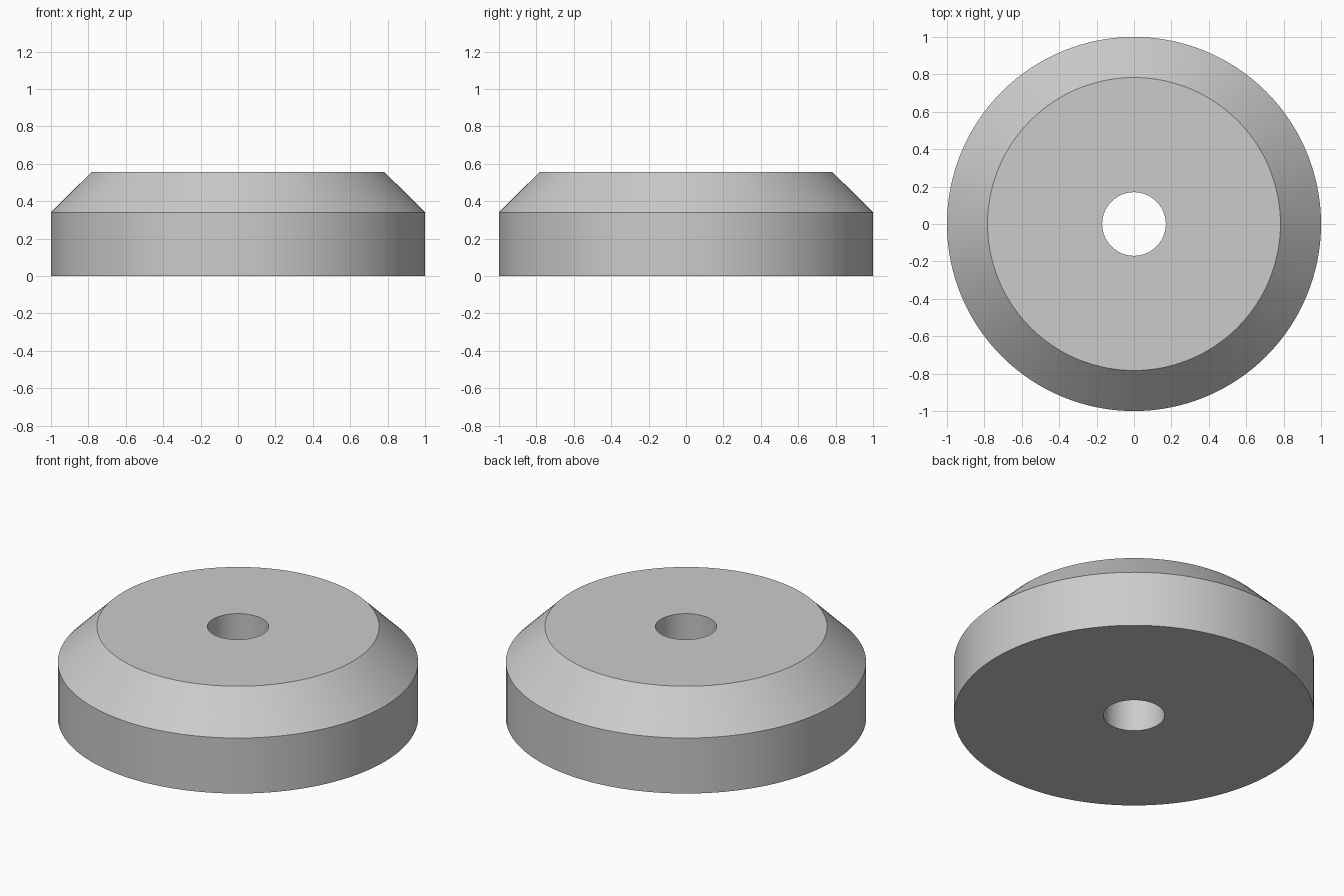
import bpy, bmesh, math

cube = bpy.data.objects.get("Cube")
if cube:
    bpy.data.objects.remove(cube, do_unlink=True)

SEGMENTS = 128
# Cross-section of the ring as (radius, height)
PROFILE = [(0.17, 0), (1.0, 0), (1.0, 0.34), (0.783, 0.556), (0.17, 0.556)]

# Plain grey material
grey = bpy.data.materials.new("light_grey")
grey.use_nodes = True
colour = (0.6, 0.6, 0.6, 1)
grey.diffuse_color = colour
grey.node_tree.nodes["Principled BSDF"].inputs["Base Color"].default_value = colour

# Chamfered disc with a central bore, turned from the cross-section
bm = bmesh.new()
points = [bm.verts.new((r, 0, z)) for r, z in PROFILE]
edges = [bm.edges.new((points[i - 1], points[i])) for i in range(len(points))]
bmesh.ops.spin(bm, geom=points + edges, cent=(0, 0, 0), axis=(0, 0, 1),
               angle=math.tau, steps=SEGMENTS, use_merge=True)
bmesh.ops.remove_doubles(bm, verts=bm.verts, dist=0.0001)
bmesh.ops.recalc_face_normals(bm, faces=bm.faces)
mesh = bpy.data.meshes.new("chamfered_disc")
bm.to_mesh(mesh)
bm.free()
mesh.materials.append(grey)
disc = bpy.data.objects.new("chamfered_disc", mesh)
bpy.context.collection.objects.link(disc)

# Smooth round walls with crisp rims
bpy.ops.object.select_all(action='DESELECT')
disc.select_set(True)
bpy.context.view_layer.objects.active = disc
bpy.ops.object.shade_smooth_by_angle(angle=math.radians(30))
